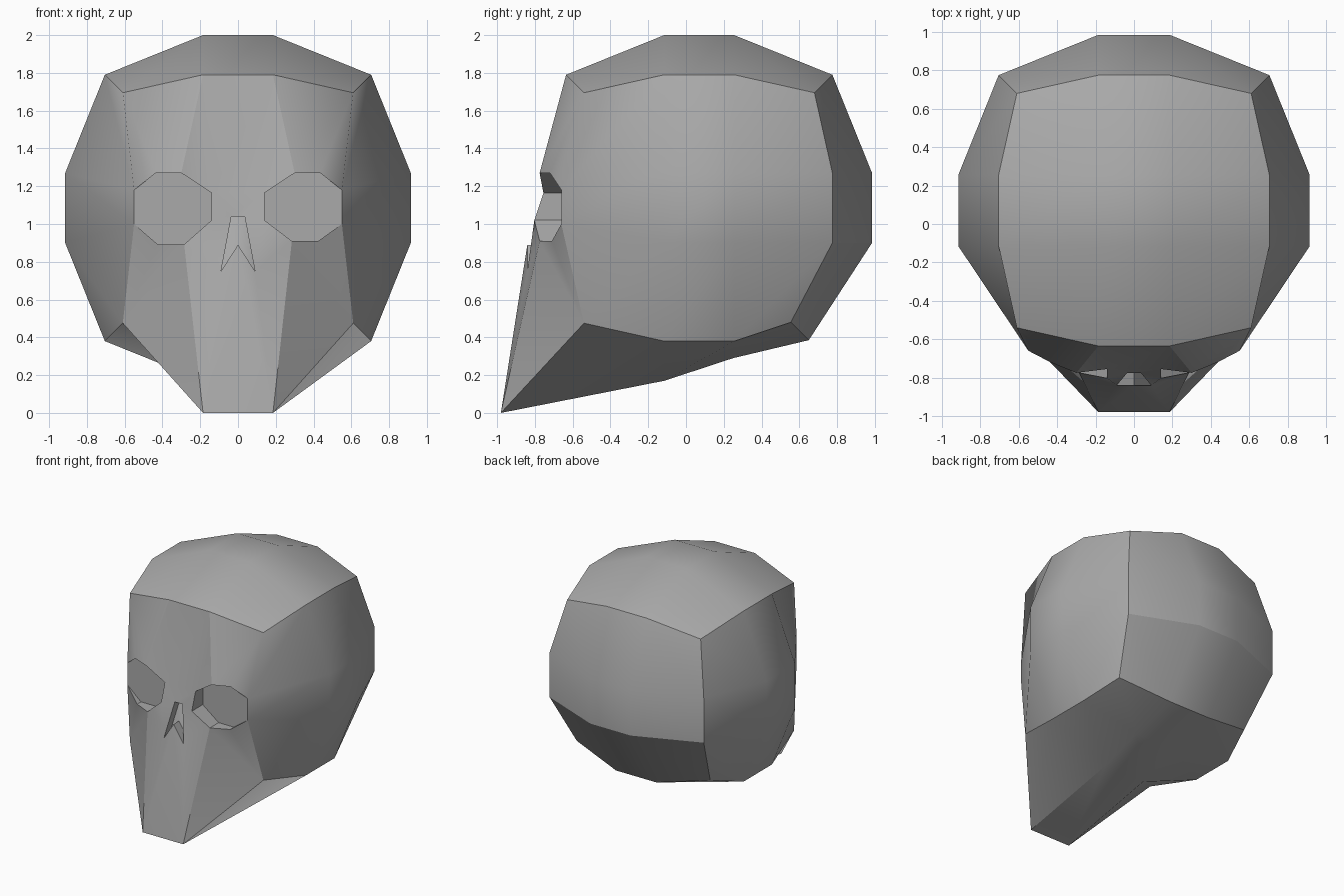
import bpy, bmesh, math
from mathutils import Vector

cube = bpy.data.objects.get("Cube")
if cube:
    bpy.data.objects.remove(cube)

bm = bmesh.new()


def face(*points):
    bm.faces.new([bm.verts.new(p) for p in points])


# Rounded cube lattice: spread depends on how many axes sit on the outside
OUTER = {1: 0.915, 2: 0.705, 3: 0.61}
CENTRE = Vector((0, 0.07, 1.085))
BROW_SIDE, CHEEK_SIDE = (0.55, -0.66, 1.18), (0.55, -0.66, 1.0)
CHIN = (0.185, -0.98, 0)
# Reshaped lattice points, by (side, depth, height) step
MOVED = {(3, 0, 2): BROW_SIDE, (3, 0, 1): CHEEK_SIDE, (2, 0, 0): CHIN,
         (3, 3, 0): (0.61, 0.555, 0.48), (2, 3, 0): (0.185, 0.65, 0.385),
         (2, 2, 0): (0.185, 0.25, 0.29)}


def mirror(p, s):
    return (p[0] * s, p[1], p[2])


def lattice(i, j, k):
    s = 1 if i > 1 else -1
    key = (max(i, 3 - i), j, k)
    if key in MOVED:
        return mirror(MOVED[key], s)
    steps = (i, j, k)
    spread = OUTER[sum(n in (0, 3) for n in steps)]
    return CENTRE + Vector([math.copysign(spread if n in (0, 3) else 0.185, n - 1.5)
                            for n in steps])


# Cranium: every cube side except the front
for axis in range(3):
    for end in (0, 3):
        if axis == 1 and end == 0:
            continue
        for a in range(3):
            for b in range(3):
                ring = []
                for u, w in ((a, b), (a + 1, b), (a + 1, b + 1), (a, b + 1)):
                    n = [u, w]
                    n.insert(axis, end)
                    ring.append(lattice(*n))
                face(*ring)

# Face: one half at a time, around eye socket and nose opening
NOSE_TIP = (0, -0.84, 0.89)


def half(s):
    low = 0.91 if s > 0 else 0.892
    m = lambda x, y, z: mirror((x, y, z), s)
    eye = [m(*BROW_SIDE), m(0.435, -0.72, 1.27), m(0.30, -0.775, 1.27),
           m(0.14, -0.755, 1.165), m(0.14, -0.803, 1.02),
           m(0.285, -0.775, low), m(0.425, -0.71, low), m(*CHEEK_SIDE)]
    out_top, top_out, top_in, in_top, in_low, low_in, low_out, out_low = eye
    temple, brow = [Vector(lattice(i if s > 0 else 3 - i, 0, 3)) for i in (3, 2)]
    jaw = lattice(3 if s > 0 else 0, 0, 0)
    nose_top, nose_low = m(0.035, -0.775, 1.04), m(0.09, -0.84, 0.75)
    chin = m(*CHIN)
    # forehead
    face(temple, top_out, out_top)
    face(temple, brow, top_in, top_out)
    face(brow, in_top, top_in)
    # cheek
    face(out_low, low_out, jaw)
    face(low_out, low_in, jaw)
    face(low_in, chin, jaw)
    face(low_in, nose_low, chin)
    face(low_in, in_low, nose_low)
    face(in_low, nose_top, nose_low)
    # eye socket walls and flat back
    back = [(p[0], -0.66, p[2]) for p in eye]
    for n in range(7):
        face(eye[n], eye[n + 1], back[n + 1], back[n])
    face(*back)
    # nose opening walls and back
    sunk = lambda p: (p[0], p[1] + 0.07, p[2])
    for p, q in ((nose_top, nose_low), (nose_low, NOSE_TIP)):
        face(p, q, sunk(q), sunk(p))
    face(sunk(nose_top), sunk(nose_low), sunk(NOSE_TIP))
    return brow, in_top, in_low, nose_top, nose_low, chin, sunk


bl, tl, ll, nl, wl, cl, sunk = half(1)
br, tr, lr, nr, wr, cr, _ = half(-1)

# Middle strip: forehead, bridge, nose roof and chin
face(bl, br, tr, tl)
face(tl, tr, nr, nl)
face(tl, nl, ll)
face(tr, lr, nr)
face(nl, nr, sunk(nr), sunk(nl))
face(sunk(nl), sunk(nr), sunk(NOSE_TIP))
face(wl, NOSE_TIP, cl)
face(wr, cr, NOSE_TIP)
face(NOSE_TIP, cr, cl)

bmesh.ops.remove_doubles(bm, verts=bm.verts, dist=0.0005)
bmesh.ops.recalc_face_normals(bm, faces=bm.faces)
mesh = bpy.data.meshes.new("skull")
bm.to_mesh(mesh)
bm.free()

# Plain grey bone
grey = bpy.data.materials.new("grey_bone")
grey.use_nodes = True
colour = (0.4, 0.4, 0.4, 1)
grey.diffuse_color = colour
grey.node_tree.nodes["Principled BSDF"].inputs["Base Color"].default_value = colour
mesh.materials.append(grey)

skull = bpy.data.objects.new("skull", mesh)
bpy.context.collection.objects.link(skull)
bpy.context.view_layer.objects.active = skull
skull.select_set(True)
bpy.ops.object.shade_smooth_by_angle(angle=math.radians(30))
